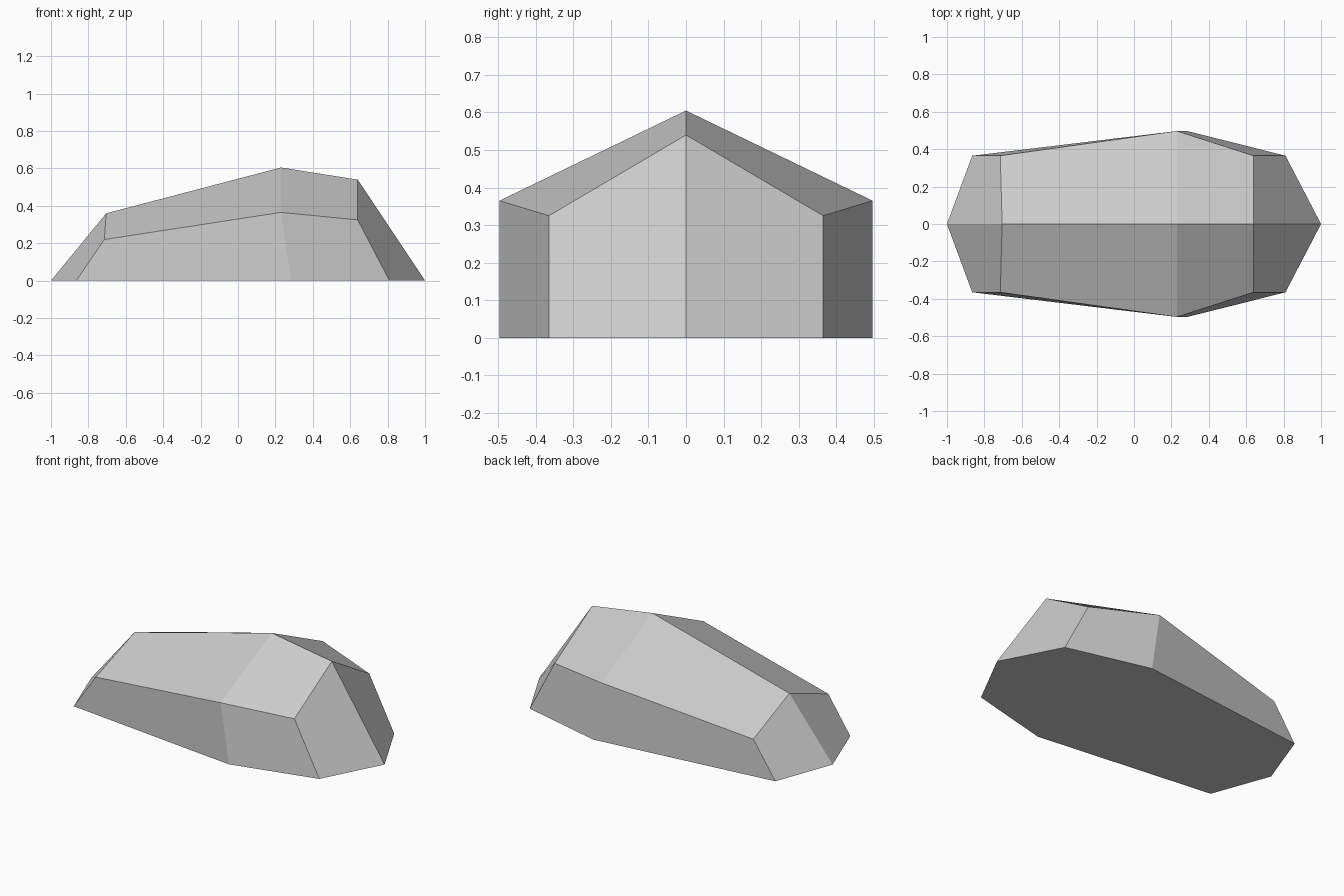
import bpy
import bmesh

cube = bpy.data.objects.get("Cube")
if cube:
    bpy.data.objects.remove(cube, do_unlink=True)

# Plain grey stone
stone = bpy.data.materials.new("grey_stone")
stone.use_nodes = True
colour = (0.6, 0.6, 0.6, 1.0)
stone.diffuse_color = colour
stone.node_tree.nodes["Principled BSDF"].inputs["Base Color"].default_value = colour

# Cross-sections of the back half: base, shoulder, ridge
sections = [
    [(-0.865, 0.365, 0), (-0.715, 0.365, 0.22), (-0.705, 0, 0.36)],
    [(0.285, 0.497, 0), (0.23, 0.497, 0.365), (0.23, 0, 0.605)],
    [(0.81, 0.365, 0), (0.64, 0.365, 0.325), (0.64, 0, 0.54)],
]

bm = bmesh.new()
rings = [[bm.verts.new(p) for p in section] for section in sections]
tail = bm.verts.new((-1, 0, 0))
nose = bm.verts.new((1, 0, 0))

# Sides and roof between neighbouring sections
for a, b in zip(rings, rings[1:]):
    for i in range(2):
        bm.faces.new((a[i], a[i + 1], b[i + 1], b[i]))

# Sloping ends and flat underside
bm.faces.new([tail] + rings[0][::-1])
bm.faces.new([nose] + rings[-1])
bm.faces.new([tail] + [ring[0] for ring in rings] + [nose])

# Mirror to the front half and weld along the ridge
half = bm.verts[:] + bm.edges[:] + bm.faces[:]
bmesh.ops.mirror(bm, geom=half, axis="Y", merge_dist=0.001)
bmesh.ops.remove_doubles(bm, verts=bm.verts[:], dist=0.001)
bmesh.ops.recalc_face_normals(bm, faces=bm.faces[:])

mesh = bpy.data.meshes.new("faceted_rock")
bm.to_mesh(mesh)
bm.free()
mesh.materials.append(stone)
rock = bpy.data.objects.new("faceted_rock", mesh)
bpy.context.collection.objects.link(rock)
